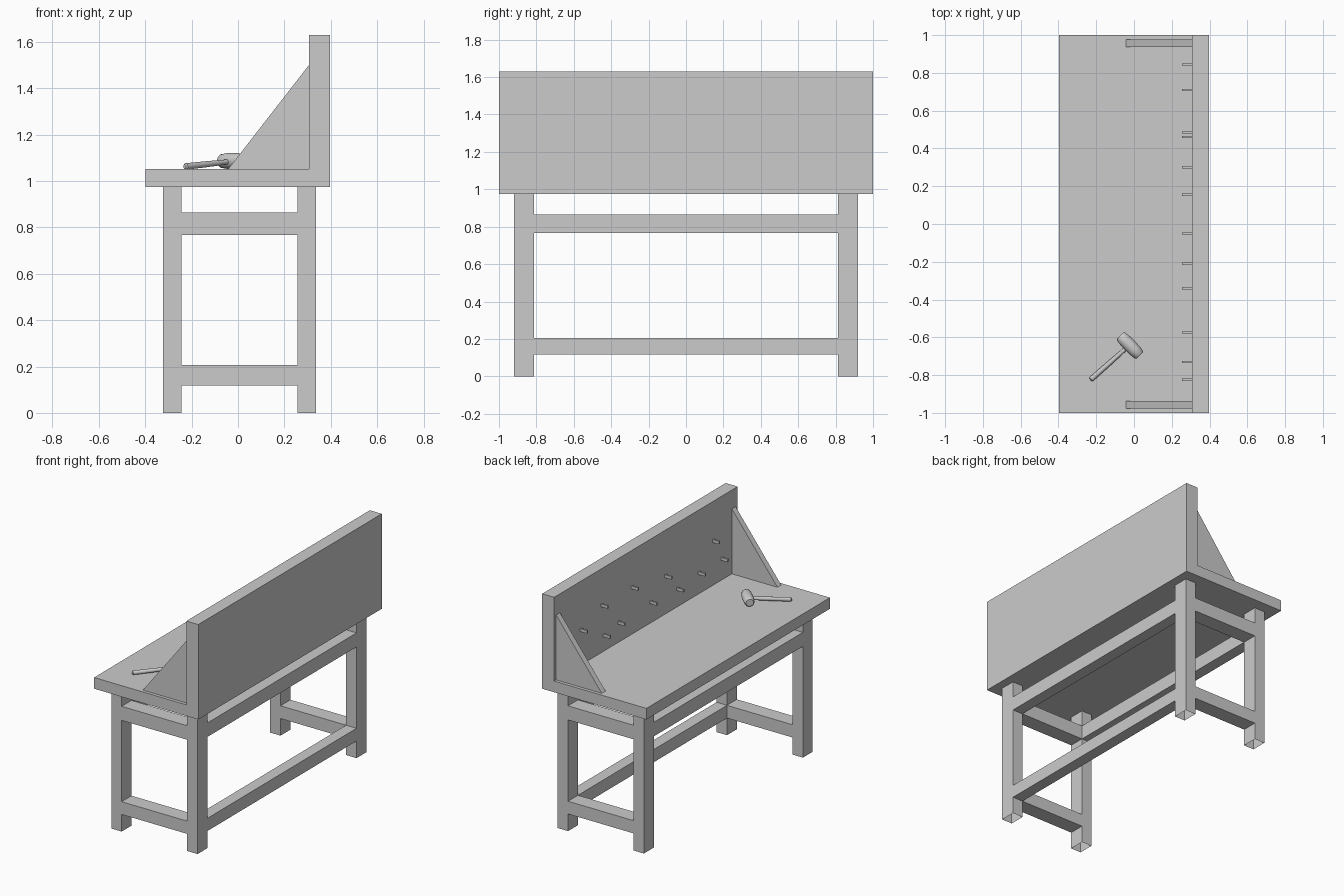
import bpy, bmesh, math
from mathutils import Vector

if "Cube" in bpy.data.objects:
    bpy.data.objects.remove(bpy.data.objects["Cube"])


def finish(name, bm):
    bmesh.ops.recalc_face_normals(bm, faces=bm.faces[:])
    me = bpy.data.meshes.new(name)
    bm.to_mesh(me)
    bm.free()
    ob = bpy.data.objects.new(name, me)
    bpy.context.collection.objects.link(ob)
    return ob


def box(name, x, y, z, drop=()):
    """Box from ranges; drop lists outward directions whose face stays open."""
    bm = bmesh.new()
    bmesh.ops.create_cube(bm, size=1)
    for v in bm.verts:
        v.co = [r[0] + (c + 0.5) * (r[1] - r[0]) for c, r in zip(v.co, (x, y, z))]
    bm.normal_update()
    gone = [f for f in bm.faces if any(f.normal.dot(Vector(d)) > 0.9 for d in drop)]
    bmesh.ops.delete(bm, geom=gone, context='FACES')
    return finish(name, bm)


def prism(name, outline, y0, y1):
    """Extrude an xz outline along y."""
    bm = bmesh.new()
    f = bm.faces.new([bm.verts.new((x, y0, z)) for x, z in outline])
    r = bmesh.ops.extrude_face_region(bm, geom=[f])
    bmesh.ops.translate(bm, vec=(0, y1 - y0, 0),
                        verts=[v for v in r['geom'] if isinstance(v, bmesh.types.BMVert)])
    return finish(name, bm)


def lathe(name, profile, start, direction, n=24):
    """Revolve (distance, radius) points about an axis, smooth shaded."""
    q = Vector(direction).to_track_quat('Z', 'Y')
    bm = bmesh.new()
    rings = []
    for h, r in profile:
        rings.append([bm.verts.new(Vector(start) + q @ Vector(
            (r * math.cos(2 * math.pi * i / n), r * math.sin(2 * math.pi * i / n), h)))
            for i in range(n)])
    for a, b in zip(rings, rings[1:]):
        for i in range(n):
            bm.faces.new((a[i], a[(i + 1) % n], b[(i + 1) % n], b[i]))
    bm.faces.new(rings[0])
    bm.faces.new(rings[-1])
    ob = finish(name, bm)
    bpy.ops.object.select_all(action='DESELECT')
    ob.select_set(True)
    bpy.context.view_layer.objects.active = ob
    bpy.ops.object.shade_smooth_by_angle(angle=math.radians(35))
    return ob


# L-shaped worktop and back board in one piece
prism("worktop_and_back_board",
      [(-0.398, 0.975), (0.397, 0.975), (0.397, 1.63), (0.306, 1.63),
       (0.306, 1.052), (-0.398, 1.052)], -1, 1)

# legs, open underneath
FX, BX = (-0.323, -0.244), (0.256, 0.336)
LY, RY = (-0.92, -0.812), (0.812, 0.92)
for xn, xr in (("front", FX), ("back", BX)):
    for yn, yr in (("left", LY), ("right", RY)):
        box(f"{xn}_{yn}_leg", xr, yr, (0, 0.975), [(0, 0, -1)])

# rails, flush with the legs
LOW, HIGH = (0.118, 0.206), (0.767, 0.864)
for zn, zr in (("lower", LOW), ("upper", HIGH)):
    for yn, yr in (("left", LY), ("right", RY)):
        box(f"{zn}_{yn}_side_rail", (FX[1], BX[0]), yr, zr, [(1, 0, 0), (-1, 0, 0)])
for name, xr, zr in (("lower_back_rail", BX, LOW), ("upper_back_rail", BX, HIGH),
                     ("upper_front_rail", FX, HIGH)):
    box(name, xr, (LY[1], RY[0]), zr, [(0, 1, 0), (0, -1, 0)])

# triangular brackets at both ends
for yn, s in (("left", -1), ("right", 1)):
    prism(yn + "_bracket", [(-0.042, 1.052), (0.306, 1.052), (0.306, 1.5)],
          s * 0.937, s * 0.978)

# tool pegs on the board
pegs = [(0.845, 1.20), (0.71, 1.295), (0.485, 1.38), (0.46, 1.163), (0.30, 1.19),
        (0.155, 1.378), (-0.05, 1.197), (-0.21, 1.316), (-0.34, 1.177),
        (-0.575, 1.198), (-0.73, 1.36), (-0.825, 1.2)]
for i, (y, z) in enumerate(pegs):
    box(f"peg_{i + 1}", (0.255, 0.306), (y - 0.006, y + 0.006), (z - 0.01, z + 0.01))

# mallet lying on the worktop
a, b = Vector((-0.23, -0.825, 1.062)), Vector((-0.03, -0.648, 1.084))
L = (b - a).length
lathe("mallet_handle", [(0, 0.009), (0.006, 0.014), (L * 0.5, 0.013), (L, 0.010)],
      a, b - a, 16)
axis = Vector((0.70, -0.71, 0)).normalized()
lathe("mallet_head", [(-0.074, 0.024), (-0.066, 0.030), (-0.035, 0.034), (0, 0.035),
                      (0.035, 0.034), (0.066, 0.030), (0.074, 0.024)],
      (-0.022, -0.643, 1.086), axis)
